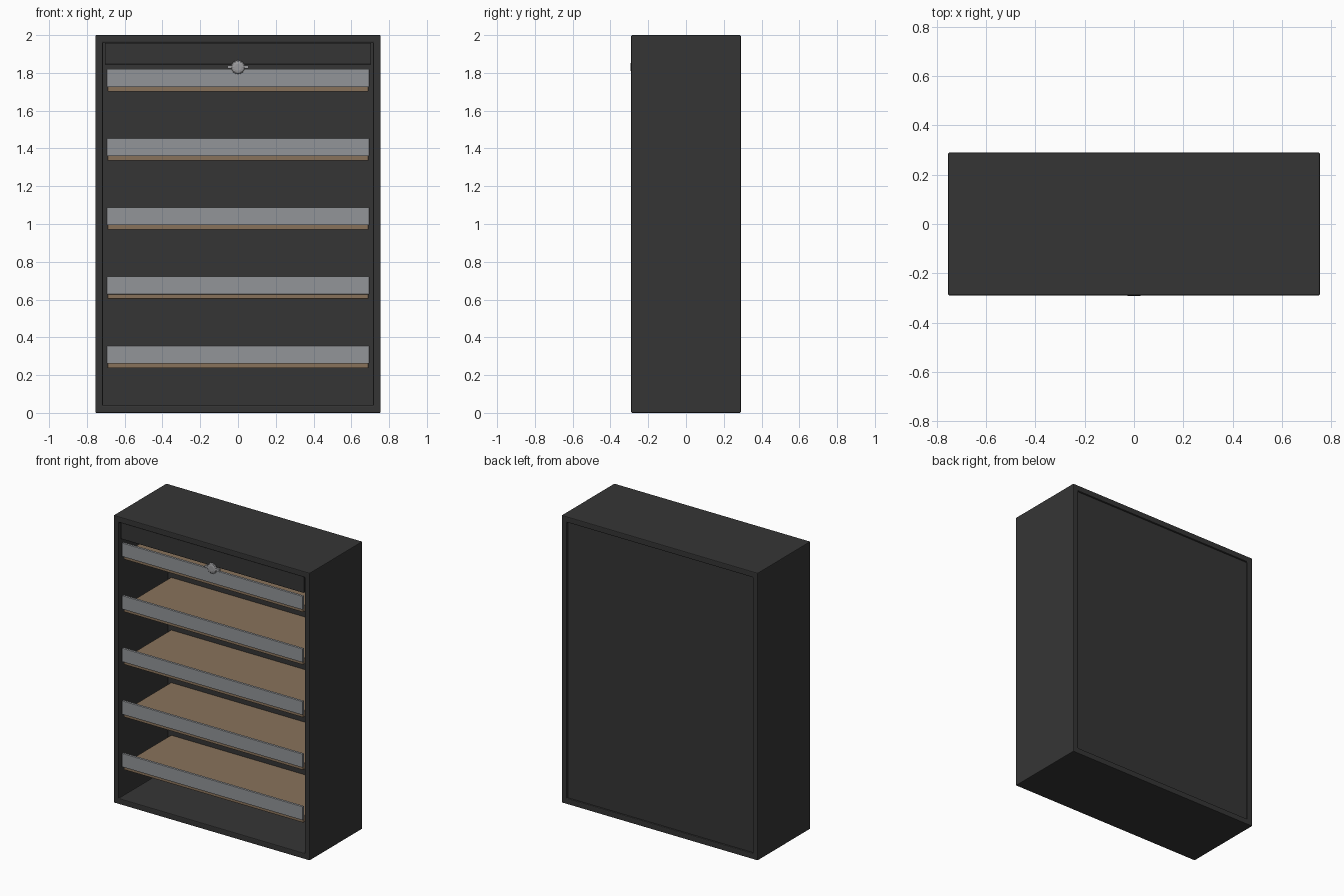
import bpy, bmesh, math

if "Cube" in bpy.data.objects:
    bpy.data.objects.remove(bpy.data.objects["Cube"])


def material(name, rgb):
    m = bpy.data.materials.new(name)
    m.diffuse_color = (*rgb, 1)
    m.use_nodes = True
    m.node_tree.nodes["Principled BSDF"].inputs["Base Color"].default_value = m.diffuse_color
    return m


BLACK = material("charcoal_black", (0.036, 0.036, 0.036))
WOOD = material("brown_wood", (0.25, 0.17, 0.105))
GREY = material("rail_grey", (0.29, 0.30, 0.315))
METAL = material("lock_metal", (0.33, 0.33, 0.34))


def finish(name, bm, mat, bevel=0.0):
    bmesh.ops.recalc_face_normals(bm, faces=bm.faces)
    me = bpy.data.meshes.new(name)
    bm.to_mesh(me)
    bm.free()
    me.materials.append(mat)
    ob = bpy.data.objects.new(name, me)
    bpy.context.collection.objects.link(ob)
    if bevel:
        mod = ob.modifiers.new("soft_edges", 'BEVEL')
        mod.width = bevel
        mod.segments = 2
    return ob


def box(name, lo, hi, mat, bevel=0.0):
    bm = bmesh.new()
    bmesh.ops.create_cube(bm, size=1)
    for v in bm.verts:
        v.co = [(a + b) / 2 + c * (b - a) for a, b, c in zip(lo, hi, v.co)]
    return finish(name, bm, mat, bevel)


# Cabinet shell: rectangular tube open at front and back
W, D, T = 0.755, 0.29, 0.04
bm = bmesh.new()
rings = []
for y in (-D, D):
    for x, z0, z1 in ((W, 0, 2), (W - T, T, 2 - T)):
        rings.append([bm.verts.new((px, y, pz)) for px, pz in
                      ((-x, z0), (x, z0), (x, z1), (-x, z1))])
fo, fi, bo, bi = rings
for a, b in ((fo, fi), (bo, bi), (fo, bo), (fi, bi)):
    for i in range(4):
        j = (i + 1) % 4
        bm.faces.new((a[i], a[j], b[j], b[i]))
finish("cabinet_shell", bm, BLACK, 0.005)

# Recessed back panel and header panel
box("back_panel", (-0.715, 0.25, 0.04), (0.715, 0.278, 1.96), BLACK)
box("header_panel", (-0.705, -0.282, 1.845), (0.705, -0.25, 1.958), BLACK, 0.003)

# Five shelves with front rails
for i in range(5):
    z = 0.238 + 0.366 * i
    box(f"shelf_{i + 1}", (-0.69, -0.268, z), (0.69, 0.25, z + 0.043), WOOD, 0.002)
    box(f"shelf_rail_{i + 1}", (-0.695, -0.283, z + 0.024),
        (0.695, -0.266, z + 0.118), GREY, 0.002)

# Lock: fluted domed dial with a small cross bar
KZ = 1.83
bm = bmesh.new()
N = 48
loops = []
for y, s in ((-0.262, 1), (-0.285, 1), (-0.290, 0.85), (-0.293, 0.5)):
    loop = []
    for k in range(N):
        a = 2 * math.pi * k / N
        r = s * (0.036 + 0.002 * math.cos(16 * a))
        loop.append(bm.verts.new((r * math.cos(a), y, KZ + r * math.sin(a))))
    loops.append(loop)
for a, b in zip(loops, loops[1:]):
    for k in range(N):
        j = (k + 1) % N
        bm.faces.new((a[k], a[j], b[j], b[k]))
bm.faces.new(loops[0])
bm.faces.new(loops[-1])
finish("lock_dial", bm, METAL)
box("lock_bar", (-0.056, -0.289, KZ - 0.008), (0.056, -0.27, KZ + 0.01), METAL, 0.004)
